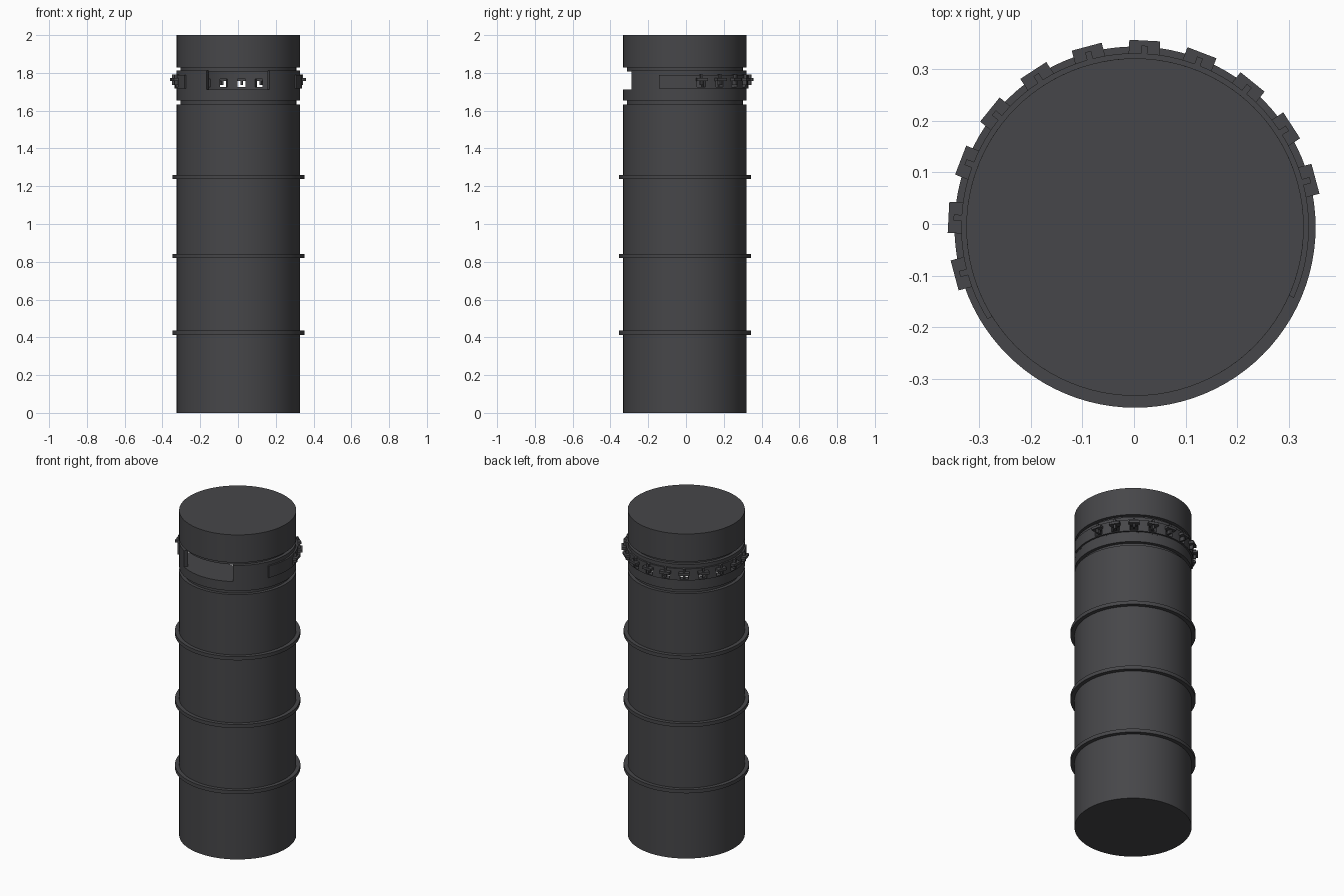
import bpy, bmesh, math
from mathutils import Matrix

if "Cube" in bpy.data.objects:
    bpy.data.objects.remove(bpy.data.objects["Cube"])

CX, CY = 0.002, -0.006      # axis of the column
SEG = 96


def material(name, rgb):
    m = bpy.data.materials.new(name)
    m.diffuse_color = (*rgb, 1)
    m.use_nodes = True
    m.node_tree.nodes["Principled BSDF"].inputs["Base Color"].default_value = m.diffuse_color
    return m


dark = material("dark grey", (0.062, 0.062, 0.067))
white = material("light white", (0.85, 0.85, 0.85))


def finish(bm, name, mat):
    bmesh.ops.remove_doubles(bm, verts=bm.verts, dist=1e-5)
    bmesh.ops.recalc_face_normals(bm, faces=bm.faces)
    me = bpy.data.meshes.new(name)
    bm.to_mesh(me)
    bm.free()
    me.materials.append(mat)
    ob = bpy.data.objects.new(name, me)
    ob.location = (CX, CY, 0)
    bpy.context.collection.objects.link(ob)
    bpy.ops.object.select_all(action='DESELECT')
    ob.select_set(True)
    bpy.context.view_layer.objects.active = ob
    bpy.ops.object.shade_smooth_by_angle(angle=math.radians(30))
    return ob


def polar(r, deg, z):
    a = math.radians(deg)
    return (r * math.cos(a), r * math.sin(a), z)


def lathe(name, profile, mat=dark):
    """Solid of revolution from (radius, z) points, capped at both ends."""
    bm = bmesh.new()
    loops = [[bm.verts.new(polar(r, i * 360 / SEG, z)) for i in range(SEG)] for r, z in profile]
    for a, b in zip(loops, loops[1:]):
        for i in range(SEG):
            j = (i + 1) % SEG
            bm.faces.new((a[i], a[j], b[j], b[i]))
    bm.faces.new(loops[0][::-1])
    bm.faces.new(loops[-1])
    return finish(bm, name, mat)


# column with a groove under the vent collar
R = 0.327
lathe("column", [(R, 0), (R, 1.632), (0.307, 1.632), (0.307, 1.655), (R, 1.655), (R, 1.712)])

# three raised hoops
for k, z in enumerate((0.424, 0.831, 1.249)):
    lathe(f"hoop_{k + 1}", [(R - 0.01, z - 0.011), (0.35, z - 0.011), (0.35, z + 0.011), (R - 0.01, z + 0.011)])

# top cap with its neck
lathe("cap", [(0.307, 1.808), (0.307, 1.829), (R, 1.829), (R, 2.0)])

# vent collar: curved wall with a wide front opening, outer belt and small windows
VENTS = [15 + 18 * i for i in range(11)]
HALF = 3.9
OPEN = (-59.5, 239.0)
BELT = (-24.0, 212.0)
angles = {*OPEN, *BELT, *range(-57, 238, 3)}
angles = {a for a in angles if all(abs(a - v) > HALF + 0.3 for v in VENTS)}
for v in VENTS:
    angles |= {v - HALF, v, v + HALF}
angles = sorted(angles)
radii = [0.303, R, 0.337]
levels = [1.712, 1.718, 1.724, 1.767, 1.79, 1.812]


def solid(i, j, k):
    if not (0 <= i < len(angles) - 1 and 0 <= j < 2 and 0 <= k < 5):
        return False
    a = (angles[i] + angles[i + 1]) / 2
    if k == 2 and any(abs(a - v) < HALF for v in VENTS):
        return False
    return j == 0 or (BELT[0] < a < BELT[1] and 1 <= k <= 3)


bm = bmesh.new()
for i in range(len(angles) - 1):
    for j in range(2):
        for k in range(5):
            if not solid(i, j, k):
                continue
            for axis in range(3):
                for side in (0, 1):
                    n = [i, j, k]
                    n[axis] += 2 * side - 1
                    if solid(*n):
                        continue
                    quad = []
                    for u, w in ((0, 0), (1, 0), (1, 1), (0, 1)):
                        d = [u, w]
                        d.insert(axis, side)
                        quad.append(bm.verts.new(polar(radii[j + d[1]], angles[i + d[0]], levels[k + d[2]])))
                    bm.faces.new(quad)
finish(bm, "vent_collar", dark)

# small hoods over the windows: a flat ledge crossed by an upright fin
bm = bmesh.new()
for v in VENTS:
    for r0, r1, wid, z0, z1 in ((0.325, 0.362, 0.06, 1.758, 1.773), (0.325, 0.352, 0.012, 1.735, 1.792)):
        m = (Matrix.Rotation(math.radians(v), 4, 'Z')
             @ Matrix.Translation(((r0 + r1) / 2, 0, (z0 + z1) / 2))
             @ Matrix.Diagonal((r1 - r0, wid, z1 - z0, 1)))
        bmesh.ops.create_cube(bm, size=1, matrix=m)
finish(bm, "window_hoods", dark)

# pale plate on the chamber floor behind the opening
bm = bmesh.new()
start = math.degrees(math.asin(-0.114 / 0.302))
arc = [polar(0.302, start + (180 - 2 * start) * t / 48, 1.715) for t in range(49)]
bm.faces.new([bm.verts.new(p) for p in arc])
finish(bm, "chamber_floor", white)
